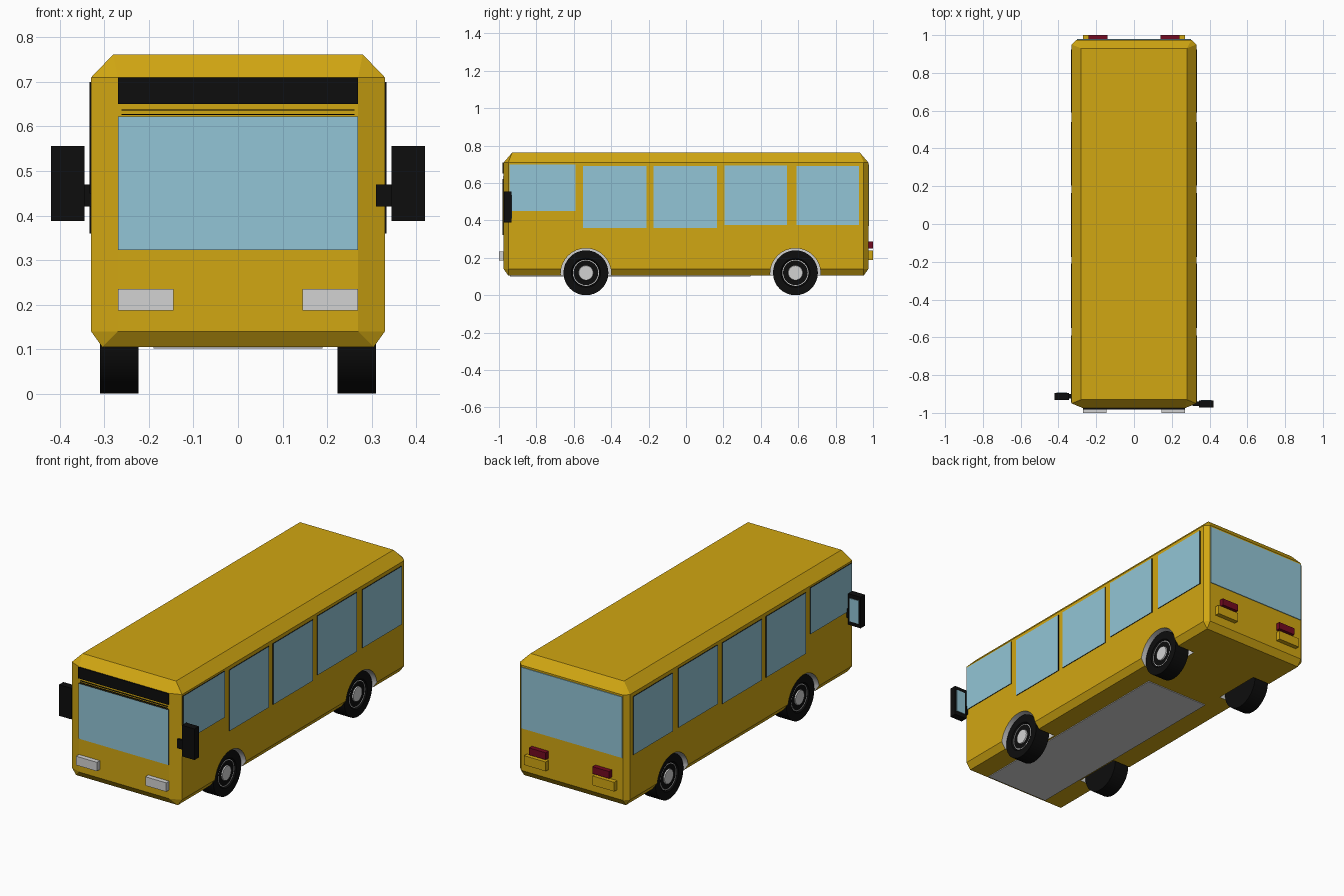
import bpy, bmesh, math
from mathutils import Vector

if "Cube" in bpy.data.objects:
    bpy.data.objects.remove(bpy.data.objects["Cube"])


def material(name, rgb):
    m = bpy.data.materials.new(name)
    m.diffuse_color = (*rgb, 1)
    m.use_nodes = True
    m.node_tree.nodes["Principled BSDF"].inputs["Base Color"].default_value = m.diffuse_color
    return m


YELLOW = material("yellow paint", (0.64, 0.385, 0.006))
GLASS = material("blue glass", (0.29, 0.56, 0.67))
BLACK = material("black", (0.004, 0.004, 0.004))
GREY = material("light grey", (0.65, 0.65, 0.65))
RED = material("red", (0.17, 0.003, 0.015))


def finish(name, bm, mats):
    bmesh.ops.recalc_face_normals(bm, faces=bm.faces[:])
    me = bpy.data.meshes.new(name)
    bm.to_mesh(me)
    bm.free()
    for m in mats:
        me.materials.append(m)
    ob = bpy.data.objects.new(name, me)
    bpy.context.collection.objects.link(ob)
    return ob


def box(name, x, y, z, mat, rim=None, axis=0):
    """Box from ranges; faces not along `axis` take the rim material."""
    bm = bmesh.new()
    bmesh.ops.create_cube(bm, size=1)
    for v in bm.verts:
        v.co = Vector([(r[0] + r[1]) / 2 + c * abs(r[1] - r[0])
                       for r, c in zip((x, y, z), v.co)])
    bm.normal_update()
    if rim:
        for f in bm.faces:
            f.material_index = 0 if abs(f.normal[axis]) > 0.5 else 1
    return finish(name, bm, [mat, rim] if rim else [mat])


def lathe(name, profile, side, y, z, mats, index=0, n=32, closed=False):
    """Revolve (x, radius) points around an axis parallel to x."""
    bm = bmesh.new()
    rings = []
    for i in range(n):
        a = 2 * math.pi * i / n
        rings.append([bm.verts.new((side * px, y + r * math.cos(a), z + r * math.sin(a)))
                      for px, r in profile])
    k = len(profile)
    for i in range(n):
        p, q = rings[i], rings[(i + 1) % n]
        for j in range(k if closed else k - 1):
            j2 = (j + 1) % k
            bm.faces.new((p[j], p[j2], q[j2], q[j]))
    bmesh.ops.remove_doubles(bm, verts=bm.verts[:], dist=1e-5)
    bmesh.ops.recalc_face_normals(bm, faces=bm.faces[:])
    for f in bm.faces:
        f.smooth = True
        f.material_index = index
    for e in bm.edges:
        e.smooth = e.calc_face_angle(0) < math.radians(30)
    return finish(name, bm, mats)


# Body shell: hull of a floor, two chamfered wall outlines and the roof
bm = bmesh.new()
for sx in (-1, 1):
    for sy in (-1, 1):
        cx = 0.06 if sy < 0 else 0.025
        bm.verts.new((sx * 0.305, sy * 0.95, 0.105))
        bm.verts.new((sx * 0.28, sy * 0.93, 0.762))
        for z in (0.14, 0.71):
            bm.verts.new((sx * 0.33, sy * 0.95, z))
            bm.verts.new((sx * (0.33 - cx), sy * 0.975, z))
bmesh.ops.convex_hull(bm, input=bm.verts[:])
bmesh.ops.dissolve_limit(bm, angle_limit=0.01, verts=bm.verts[:], edges=bm.edges[:])
body = finish("body", bm, [YELLOW, GREY])

# Wheel arches cut into the body, lined in grey
AXLES = (-0.535, 0.585)
for s in (-1, 1):
    for y in AXLES:
        cutter = lathe("arch_cutter", [(0.2, 0), (0.2, 0.135), (0.4, 0.135), (0.4, 0)],
                       s, y, 0.116, [YELLOW, GREY], 1)
        cutter.hide_render = True
        mod = body.modifiers.new("arch", 'BOOLEAN')
        mod.operation = 'DIFFERENCE'
        mod.solver = 'EXACT'
        mod.object = cutter
        bpy.context.view_layer.objects.active = body
        bpy.ops.object.modifier_apply(modifier=mod.name)
        bpy.data.objects.remove(cutter)

# Wheels: tyre, hub and thin rim ring
for s, side in ((-1, "left"), (1, "right")):
    for y, end in zip(AXLES, ("front", "rear")):
        tag = f"{end}_{side}"
        lathe(f"tyre_{tag}", [(0.223, 0), (0.223, 0.12), (0.31, 0.12), (0.31, 0.078),
                              (0.302, 0.072), (0.302, 0)], s, y, 0.12, [BLACK])
        lathe(f"hub_{tag}", [(0.295, 0), (0.295, 0.042), (0.308, 0.038), (0.308, 0)],
              s, y, 0.12, [GREY])
        lathe(f"rim_ring_{tag}", [(0.3, 0.066), (0.3, 0.07), (0.304, 0.07), (0.304, 0.066)],
              s, y, 0.12, [GREY], closed=True)

# Side windows: thin panes with black edges
PANES = [(-0.945, -0.59, 0.45, 0.70), (-0.55, -0.21, 0.36, 0.69), (-0.175, 0.165, 0.36, 0.69),
         (0.205, 0.54, 0.375, 0.695), (0.59, 0.925, 0.375, 0.69)]
for s, side in ((-1, "left"), (1, "right")):
    for i, (y0, y1, z0, z1) in enumerate(PANES):
        box(f"window_{side}_{i + 1}", (s * 0.328, s * 0.334), (y0, y1), (z0, z1),
            GLASS, BLACK, 0)

# Windscreen, rear window and destination panel
box("windscreen", (-0.27, 0.27), (-0.98, -0.973), (0.323, 0.622), GLASS, BLACK, 1)
box("rear_window", (-0.302, 0.302), (0.973, 0.979), (0.37, 0.70), GLASS)
box("sign_panel", (-0.27, 0.27), (-0.982, -0.973), (0.65, 0.71), BLACK)
for z in (0.627, 0.637):
    box("windscreen_trim", (-0.262, 0.262), (-0.979, -0.973), (z - 0.0015, z + 0.0015), BLACK)

# Lights and bumper blocks
for s, side in ((-1, "left"), (1, "right")):
    box(f"headlight_{side}", (s * 0.145, s * 0.27), (-1.0, -0.96), (0.187, 0.235), GREY)
    box(f"tail_light_{side}", (s * 0.14, s * 0.24), (0.96, 1.0), (0.25, 0.288), RED)
    box(f"bumper_block_{side}", (s * 0.14, s * 0.27), (0.96, 1.0), (0.188, 0.238), YELLOW)

# Mirrors: housing, arm and glass on the rear side
for s, side, y in ((-1, "left", -0.912), (1, "right", -0.952)):
    box(f"mirror_{side}", (s * 0.345, s * 0.42), (y - 0.02, y + 0.018), (0.388, 0.556), BLACK)
    box(f"mirror_arm_{side}", (s * 0.31, s * 0.35), (y - 0.012, y + 0.012), (0.42, 0.47), BLACK)
    box(f"mirror_glass_{side}", (s * 0.355, s * 0.41), (y + 0.015, y + 0.021),
        (0.41, 0.535), GLASS)

# Underside panel
box("floor_panel", (-0.19, 0.19), (-0.94, 0.345), (0.101, 0.107), GREY)
